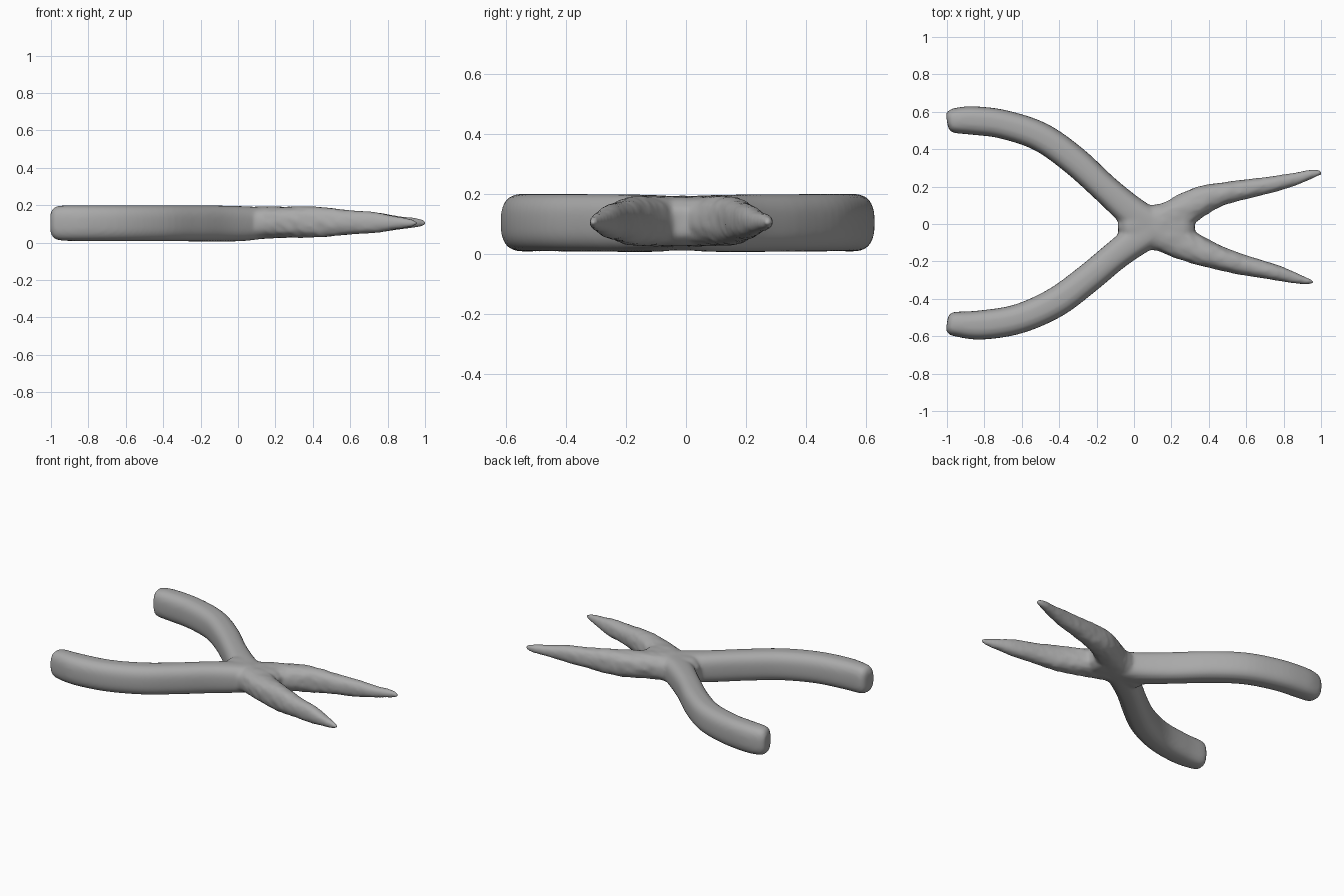
import bpy, bmesh, math, random
from mathutils import Vector

random.seed(4)

# One steel colour
steel = bpy.data.materials.new("steel grey")
steel.diffuse_color = (0.40, 0.40, 0.40, 1)


def spline(rows, steps=5):
    """Catmull-Rom through rows of (x, y, half width, bottom, top)."""
    p = [Vector(r) for r in rows]
    p = [p[0] * 2 - p[1]] + p + [p[-1] * 2 - p[-2]]
    out = []
    for i in range(1, len(p) - 2):
        a, b, c, d = p[i - 1:i + 3]
        for k in range(steps):
            t = k / steps
            out.append(0.5 * (2 * b + (c - a) * t + (2 * a - 5 * b + 4 * c - d) * t * t
                              + (3 * b - a - 3 * c + d) * t ** 3))
    return out + [p[-2]]


def sweep(bm, rows, power, rough=0.0, sides=28):
    """Sweep a rounded section along a flat path with capped ends."""
    pts, rings = spline(rows), []
    for i, s in enumerate(pts):
        a, b = pts[max(i - 1, 0)], pts[min(i + 1, len(pts) - 1)]
        side = Vector((a[1] - b[1], b[0] - a[0], 0)).normalized()
        mid, half = (s[3] + s[4]) / 2, max((s[4] - s[3]) / 2, 0.004)
        ring = []
        for k in range(sides):
            ang = math.tau * k / sides
            c, d = math.cos(ang), math.sin(ang)
            u = math.copysign(abs(c) ** (2 / power), c) * max(s[2], 0.004)
            w = math.copysign(abs(d) ** (2 / power), d) * half
            j = 1 + random.uniform(-rough, rough)
            ring.append(bm.verts.new(Vector((s[0], s[1], mid)) + side * u * j + Vector((0, 0, w * j))))
        rings.append(ring)
    for r, q in zip(rings, rings[1:]):
        for k in range(sides):
            n = (k + 1) % sides
            bm.faces.new((r[k], r[n], q[n], q[k]))
    bm.faces.new(rings[0][::-1])
    bm.faces.new(rings[-1])


bm = bmesh.new()

# Curved handles, from the rounded tip to the pivot
sweep(bm, [(-1.0, 0.55, 0.035, 0.05, 0.16), (-0.985, 0.552, 0.056, 0.025, 0.185),
           (-0.95, 0.553, 0.068, 0.012, 0.197), (-0.86, 0.553, 0.076, 0.008, 0.20),
           (-0.70, 0.533, 0.077, 0.008, 0.20), (-0.50, 0.466, 0.078, 0.008, 0.20),
           (-0.32, 0.340, 0.078, 0.007, 0.199), (-0.15, 0.185, 0.076, 0.006, 0.198),
           (0.0, 0.055, 0.085, 0.008, 0.195), (0.13, -0.03, 0.09, 0.02, 0.19)], 2.7)
sweep(bm, [(-1.0, -0.53, 0.035, 0.05, 0.16), (-0.985, -0.532, 0.056, 0.025, 0.185),
           (-0.95, -0.535, 0.066, 0.012, 0.197), (-0.82, -0.54, 0.078, 0.008, 0.20),
           (-0.62, -0.508, 0.079, 0.008, 0.20), (-0.42, -0.42, 0.080, 0.008, 0.20),
           (-0.25, -0.295, 0.078, 0.007, 0.199), (-0.10, -0.17, 0.078, 0.006, 0.198),
           (0.02, -0.08, 0.085, 0.008, 0.195), (0.13, -0.01, 0.09, 0.02, 0.19)], 2.7)

# Tapered jaws, from the pivot to the point
sweep(bm, [(0.08, -0.02, 0.09, 0.02, 0.19), (0.22, 0.045, 0.09, 0.025, 0.193),
           (0.36, 0.125, 0.078, 0.027, 0.193), (0.47, 0.160, 0.062, 0.03, 0.188),
           (0.60, 0.186, 0.052, 0.044, 0.172), (0.74, 0.212, 0.043, 0.052, 0.162),
           (0.86, 0.240, 0.034, 0.07, 0.142), (0.95, 0.267, 0.024, 0.08, 0.132),
           (1.003, 0.275, 0.011, 0.092, 0.118)], 2.3, 0.05)
sweep(bm, [(0.08, -0.02, 0.09, 0.02, 0.19), (0.22, -0.085, 0.09, 0.025, 0.193),
           (0.36, -0.147, 0.076, 0.027, 0.193), (0.47, -0.186, 0.062, 0.03, 0.188),
           (0.60, -0.223, 0.053, 0.044, 0.172), (0.74, -0.255, 0.043, 0.052, 0.162),
           (0.84, -0.283, 0.032, 0.07, 0.142), (0.91, -0.302, 0.020, 0.08, 0.130),
           (0.958, -0.31, 0.010, 0.092, 0.116)], 2.3, 0.05)

# Pivot body filling the crossing
sweep(bm, [(-0.085, -0.01, 0.03, 0.05, 0.15), (-0.03, -0.01, 0.085, 0.012, 0.192),
           (0.08, -0.018, 0.118, 0.015, 0.192), (0.20, -0.018, 0.13, 0.025, 0.192),
           (0.28, -0.018, 0.11, 0.028, 0.185), (0.325, -0.018, 0.05, 0.06, 0.15)], 2.5)

mesh = bpy.data.meshes.new("pliers_body")
bmesh.ops.recalc_face_normals(bm, faces=bm.faces)
bm.to_mesh(mesh)
bm.free()
mesh.materials.append(steel)
body = bpy.data.objects.new("pliers_body", mesh)
bpy.context.collection.objects.link(body)

# Fuse the limbs into one skin and soften the joints
remesh = body.modifiers.new("fuse", 'REMESH')
remesh.mode = 'VOXEL'
remesh.voxel_size = 0.011
remesh.use_smooth_shade = True
soften = body.modifiers.new("soften", 'SMOOTH')
soften.factor = 0.5
soften.iterations = 6
